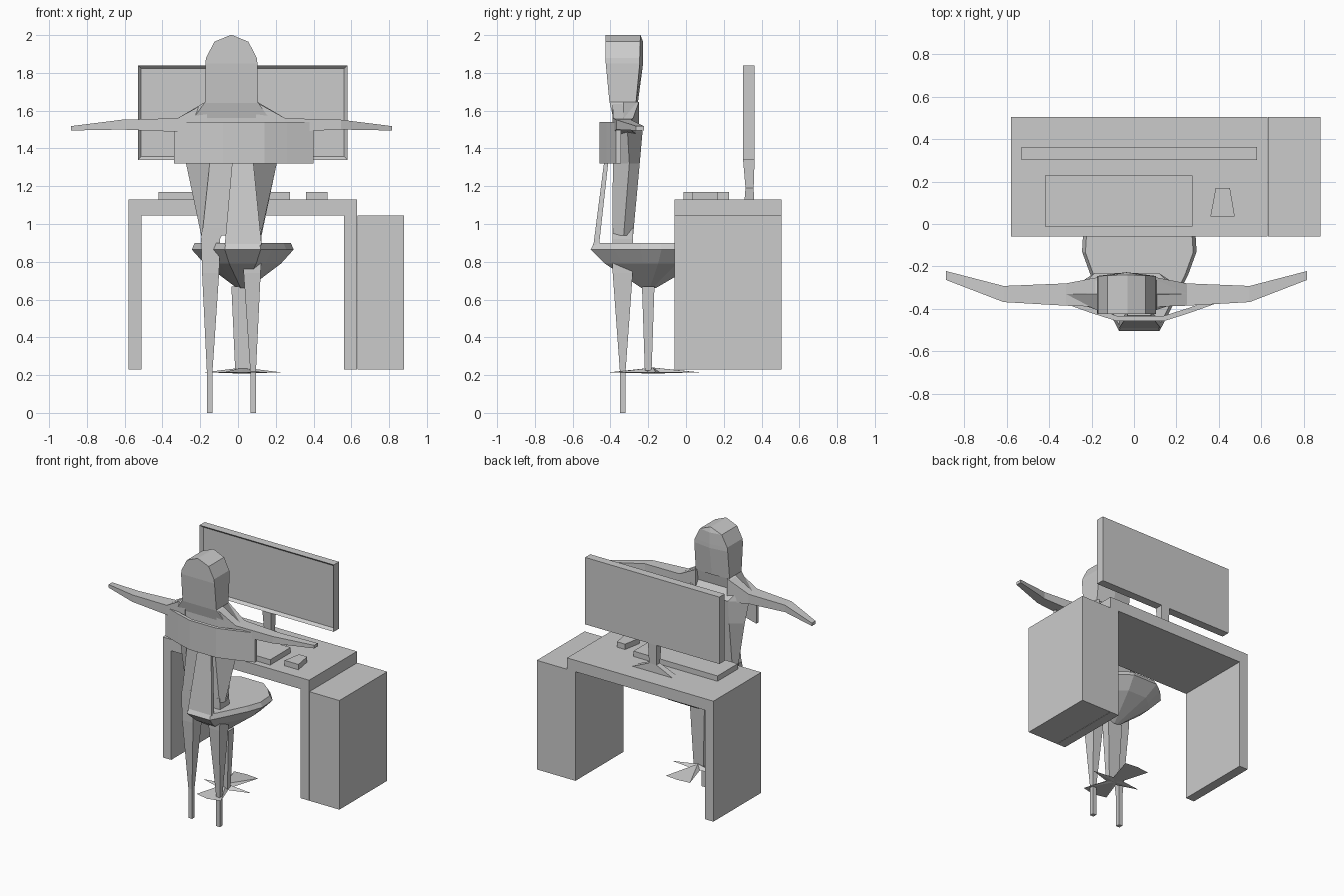
import bpy, bmesh

if "Cube" in bpy.data.objects:
    bpy.data.objects.remove(bpy.data.objects["Cube"])

grey = bpy.data.materials.new("plain_grey")
grey.diffuse_color = (0.6, 0.6, 0.6, 1)
grey.use_nodes = True
grey.node_tree.nodes["Principled BSDF"].inputs["Base Color"].default_value = grey.diffuse_color


def finish(name, bm):
    bmesh.ops.recalc_face_normals(bm, faces=bm.faces[:])
    me = bpy.data.meshes.new(name)
    bm.to_mesh(me)
    bm.free()
    me.materials.append(grey)
    ob = bpy.data.objects.new(name, me)
    bpy.context.collection.objects.link(ob)
    return ob


def loft(name, rings):
    """Skin a list of equal-length rings and cap both ends."""
    bm = bmesh.new()
    vs = [[bm.verts.new(p) for p in r] for r in rings]
    n = len(vs[0])
    for a, b in zip(vs, vs[1:]):
        for i in range(n):
            j = (i + 1) % n
            bm.faces.new((a[i], a[j], b[j], b[i]))
    bm.faces.new(vs[0])
    bm.faces.new(vs[-1])
    bmesh.ops.remove_doubles(bm, verts=bm.verts[:], dist=0.0005)
    return finish(name, bm)


def rect(x0, x1, y0, y1, z):
    return [(x0, y0, z), (x1, y0, z), (x1, y1, z), (x0, y1, z)]


def box(name, x0, x1, y0, y1, z0, z1):
    return loft(name, [rect(x0, x1, y0, y1, z0), rect(x0, x1, y0, y1, z1)])


# Desk: one arch-shaped profile, with a cabinet beside it
arch = [(-.58, .23), (-.51, .23), (-.51, 1.045), (.56, 1.045),
        (.56, .23), (.63, .23), (.63, 1.13), (-.58, 1.13)]
loft("desk", [[(x, y, z) for x, z in arch] for y in (-.06, .505)])
box("cabinet", .632, .88, -.06, .505, .23, 1.045)

# Keyboard and mouse
box("keyboard", -.42, .275, -.012, .228, 1.13, 1.17)
mouse = [(.36, .035), (.475, .035), (.452, .17), (.385, .17)]
loft("mouse", [[(x, y, z) for x, y in mouse] for z in (1.13, 1.17)])

# Monitor with recessed screen
mon = box("monitor", -.53, .58, .302, .363, 1.34, 1.84)
bm = bmesh.new()
bm.from_mesh(mon.data)
front = [f for f in bm.faces if f.normal.y < -.9]
bmesh.ops.inset_region(bm, faces=front, thickness=.025, depth=-.02)
bm.to_mesh(mon.data)
bm.free()

# Monitor stand: tapering neck on a flat flared foot
loft("monitor_stand", [rect(-.01, .06, .302, .363, 1.34),
                       rect(-.005, .055, .315, .358, 1.19),
                       rect(-.14, .19, .31, .36, 1.13)])

# Chair seat: rounded outline, chamfered rim and tapering underside
CX, CY = .025, -.2
half = [(.095, -.505), (.16, -.38), (.23, -.24), (.27, -.13),
        (.262, 0), (.18, .09), (.1, .15)]
outline = half + [(-x, y) for x, y in reversed(half)]


def seat_ring(s, z):
    return [(CX + x * s, CY + (y - CY) * s, z) for x, y in outline]


loft("seat", [seat_ring(.11, .66), seat_ring(.75, .79),
              seat_ring(1, .865), seat_ring(.94, .90)])

# Chair post
loft("seat_post", [rect(CX - .04, CX + .04, CY - .018, CY + .018, .225),
                   rect(CX - .06, CX + .06, CY - .033, CY + .033, .67)])

# Chair foot: two broad blades front and back, two thin spikes at the sides
bm = bmesh.new()
star = [(-.10, -.38), (0, -.405), (.10, -.38), (.04, -.21), (.20, -.16),
        (.04, -.14), (.10, .06), (0, .07), (-.10, .06), (-.04, -.14),
        (-.20, -.16), (-.04, -.21)]
rim = [bm.verts.new((CX + x, y, .215)) for x, y in star]
top = bm.verts.new((CX, -.175, .24))
low = bm.verts.new((CX, -.175, .208))
for a, b in zip(rim, rim[1:] + rim[:1]):
    bm.faces.new((a, b, top))
    bm.faces.new((b, a, low))
finish("chair_foot", bm)

# Chair back: upright and curved backrest
loft("back_upright", [rect(-.07, .125, -.49, -.46, .89),
                      rect(-.03, .08, -.432, -.41, 1.34)])
arc = [(-.34, -.37), (-.2, -.42), (-.08, -.458), (.14, -.458),
       (.26, -.42), (.40, -.37)]
band = arc + [(x, y + .025) for x, y in reversed(arc)]
loft("backrest", [[(x, y, z) for x, y in band] for z in (1.32, 1.54)])

# Figure standing with outstretched arms
PX = -.035


def body_ring(z, wb, yb, w, ym, wf, yf, bulge=0):
    """Seven-sided section: back edge, side corners, front ridge."""
    return [(PX - wb, yb, z), (PX + wb, yb, z), (PX + w, ym, z),
            (PX + wf, yf, z), (PX, yf + bulge, z),
            (PX - wf, yf, z), (PX - w, ym, z)]


loft("torso", [body_ring(.94, .155, -.39, .16, -.33, .155, -.28),
               body_ring(1.32, .115, -.387, .24, -.30, .15, -.245),
               body_ring(1.49, .10, -.385, .27, -.31, .15, -.23),
               body_ring(1.56, .20, -.385, .285, -.33, .20, -.28),
               body_ring(1.645, .14, -.405, .14, -.33, .14, -.265)])

# Head: arched front profile, narrowing to the neck
loft("head", [body_ring(1.64, .14, -.405, .14, -.33, .14, -.265, .01),
              body_ring(1.85, .138, -.425, .138, -.33, .138, -.245, .018),
              body_ring(1.88, .134, -.425, .134, -.33, .134, -.245, .018),
              body_ring(1.965, .09, -.425, .09, -.33, .09, -.243, .015),
              body_ring(2.0, .005, -.425, .005, -.33, .005, -.24)])

# Arms and legs, mirrored about the figure's centre
arm = [(.13, -.39, -.25, 1.47, 1.645), (.285, -.385, -.28, 1.488, 1.56),
       (.58, -.368, -.292, 1.50, 1.552), (.85, -.264, -.222, 1.495, 1.518)]
leg = [(.032, .155, -.39, -.28, .98), (.06, .16, -.39, -.28, .92),
       (.065, .155, -.388, -.282, .74), (.10, .13, -.35, -.32, .22),
       (.10, .13, -.35, -.32, 0)]
for side, s in (("left", -1), ("right", 1)):
    loft(side + "_arm", [[(PX + s * x, y0, z0), (PX + s * x, y1, z0),
                          (PX + s * x, y1, z1), (PX + s * x, y0, z1)]
                         for x, y0, y1, z0, z1 in arm])
    loft(side + "_leg", [rect(PX + s * a, PX + s * b, y0, y1, z)
                         for a, b, y0, y1, z in leg])
